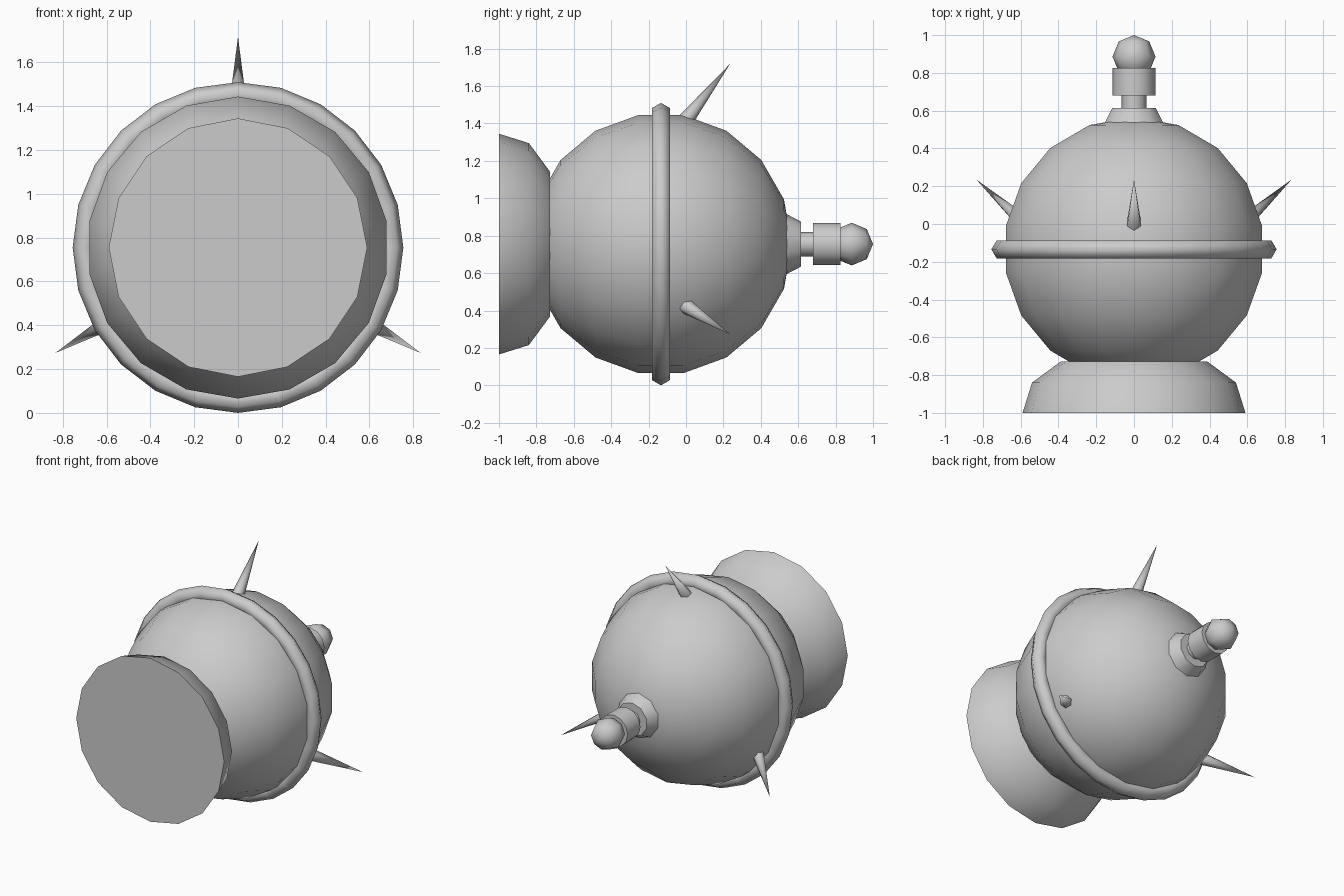
import bpy, bmesh, math
from mathutils import Vector, Matrix

if "Cube" in bpy.data.objects:
    bpy.data.objects.remove(bpy.data.objects["Cube"])

CZ = 0.755          # height of the main axis, which runs along y
RING_Y = -0.134     # centre of the main ball along y

grey = bpy.data.materials.new("plain grey")
grey.diffuse_color = (0.6, 0.6, 0.6, 1)
grey.use_nodes = True
grey.node_tree.nodes["Principled BSDF"].inputs["Base Color"].default_value = grey.diffuse_color


def finish(name, bm, angle):
    bmesh.ops.recalc_face_normals(bm, faces=bm.faces)
    me = bpy.data.meshes.new(name)
    bm.to_mesh(me)
    bm.free()
    me.materials.append(grey)
    ob = bpy.data.objects.new(name, me)
    bpy.context.collection.objects.link(ob)
    bpy.ops.object.select_all(action='DESELECT')
    ob.select_set(True)
    bpy.context.view_layer.objects.active = ob
    bpy.ops.object.shade_smooth_by_angle(angle=math.radians(angle))
    return ob


def lathe(name, profile, n, angle=50, closed=False):
    """Turn (y, radius) points about the main axis; first vertex points up."""
    bm = bmesh.new()
    rings = []
    for y, r in profile:
        if r < 1e-6:
            rings.append([bm.verts.new((0, y, CZ))] * n)
            continue
        rings.append([bm.verts.new((r * math.sin(2 * math.pi * i / n), y,
                                    CZ + r * math.cos(2 * math.pi * i / n)))
                      for i in range(n)])
    pairs = list(zip(rings, rings[1:]))
    if closed:
        pairs.append((rings[-1], rings[0]))
    for a, b in pairs:
        for i in range(n):
            j = (i + 1) % n
            bm.faces.new(list(dict.fromkeys((a[i], a[j], b[j], b[i]))))
    if not closed:
        for ring in (rings[0], rings[-1]):
            if ring[0] is not ring[1]:
                bm.faces.new(ring)
    return finish(name, bm, angle)


def ball(name, y, r, n, stacks, angle):
    pts = [(y - r * math.cos(math.pi * k / stacks),
            r * math.sin(math.pi * k / stacks)) for k in range(stacks + 1)]
    return lathe(name, pts, n, angle)


# main body and front base
ball("main_ball", RING_Y, 0.70, 18, 9, 40)
lathe("front_base", [(-1, 0.59), (-0.84, 0.54), (-0.727, 0.387)], 16, 36)

# six-sided band around the middle
band = [(RING_Y + 0.055 * math.sin(k * math.pi / 3),
         0.70 + 0.055 * math.cos(k * math.pi / 3)) for k in range(6)]
lathe("middle_band", band, 24, 65, closed=True)

# stepped stem and knob at the back
lathe("stem_flange", [(0.50, 0.178), (0.535, 0.162), (0.615, 0.12)], 10)
lathe("stem_rod", [(0.58, 0.066), (0.70, 0.066)], 8)
lathe("stem_collar", [(0.68, 0.113), (0.825, 0.113)], 12)
ball("end_knob", 0.886, 0.114, 8, 4, 50)

# three swept-back spikes
base = Vector((0, -0.026, 0.631))
tip = Vector((0, 0.235, 0.963))
axis = tip - base
for name, deg in (("top_spike", 0), ("right_spike", 120), ("left_spike", -120)):
    bm = bmesh.new()
    m = (Matrix.Translation((0, 0, CZ))
         @ Matrix.Rotation(math.radians(deg), 4, 'Y')
         @ Matrix.Translation((base + tip) / 2)
         @ axis.to_track_quat('Z', 'Y').to_matrix().to_4x4())
    bmesh.ops.create_cone(bm, cap_ends=True, segments=6, radius1=0.047,
                          radius2=0, depth=axis.length, matrix=m)
    finish(name, bm, 62)
